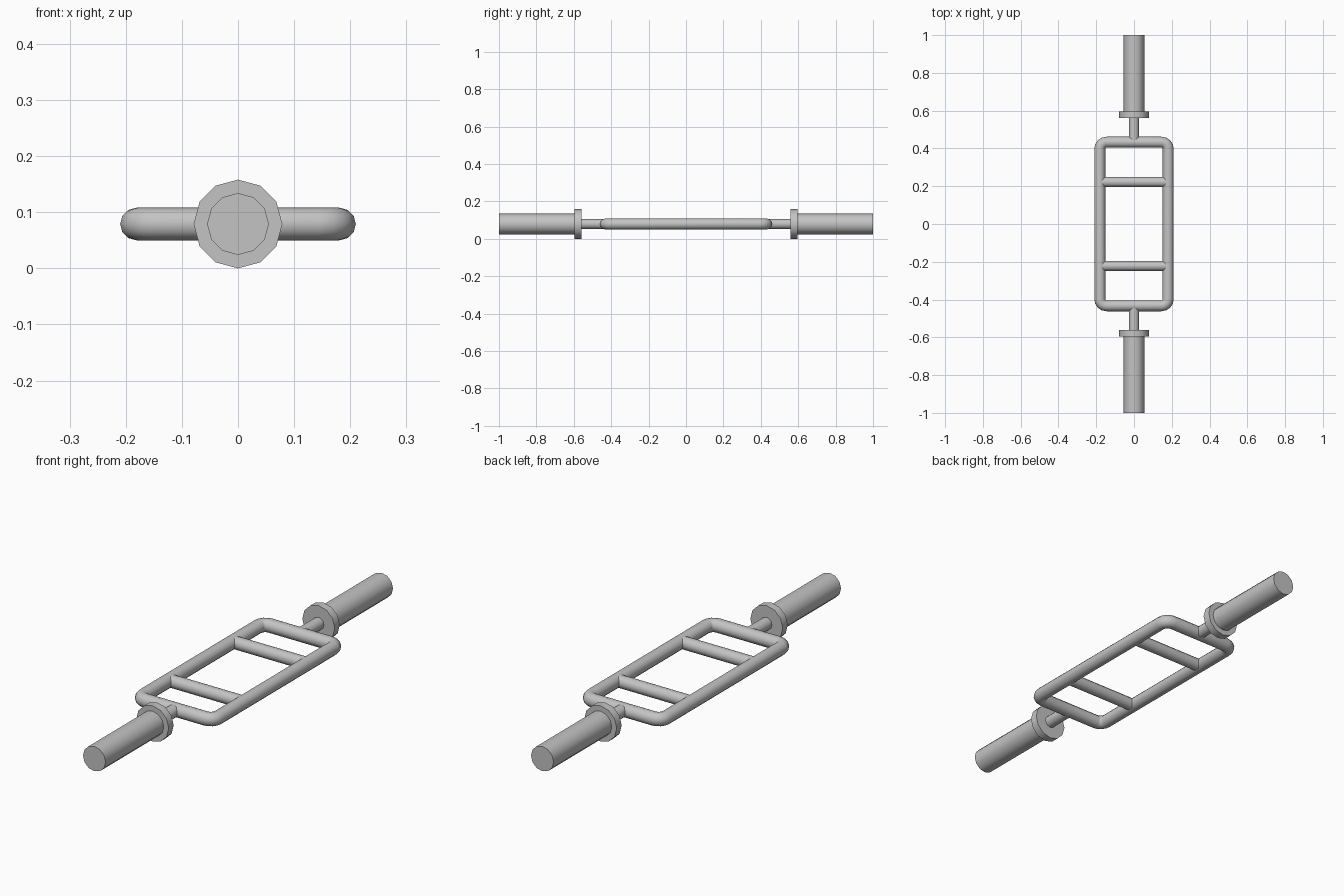
import bpy, bmesh
from math import sin, cos, pi, radians
from mathutils import Vector

cube = bpy.data.objects.get("Cube")
if cube:
    bpy.data.objects.remove(cube, do_unlink=True)

SIDES = 12
HEIGHT = 0.079      # height of the bar's axis
TUBE = 0.029        # frame tube radius
HALF_X, HALF_Y = 0.181, 0.433
CORNER, STEPS = 0.035, 4

steel = bpy.data.materials.new("grey steel")
steel.use_nodes = True
colour = (0.55, 0.55, 0.55, 1)
steel.diffuse_color = colour
steel.node_tree.nodes["Principled BSDF"].inputs["Base Color"].default_value = colour


def finish(obj):
    obj.data.materials.append(steel)
    bpy.ops.object.select_all(action='DESELECT')
    obj.select_set(True)
    bpy.context.view_layer.objects.active = obj
    bpy.ops.object.shade_smooth_by_angle(angle=radians(40))


def rod(name, start, end, radius):
    """Closed cylinder between two points on the axis plane."""
    a, b = Vector((*start, HEIGHT)), Vector((*end, HEIGHT))
    bpy.ops.mesh.primitive_cylinder_add(
        vertices=SIDES, radius=radius, depth=(b - a).length, location=(a + b) / 2)
    obj = bpy.context.object
    obj.name = name
    obj.rotation_euler = (b - a).to_track_quat('Z', 'Y').to_euler()
    finish(obj)


def frame():
    """Tube swept round a rectangle with rounded corners."""
    bm = bmesh.new()
    rings = []
    corners = [(1, 1), (-1, 1), (-1, -1), (1, -1)]
    for i, (sx, sy) in enumerate(corners):
        centre = Vector((sx * (HALF_X - CORNER), sy * (HALF_Y - CORNER), HEIGHT))
        for k in range(STEPS + 1):
            turn = (i + k / STEPS) * pi / 2
            out = Vector((cos(turn), sin(turn), 0))
            ring = []
            for s in range(SIDES):
                t = 2 * pi * s / SIDES
                ring.append(bm.verts.new(
                    centre + out * (CORNER + TUBE * cos(t)) + Vector((0, 0, TUBE * sin(t)))))
            rings.append(ring)
    for r, ring in enumerate(rings):
        after = rings[(r + 1) % len(rings)]
        for s in range(SIDES):
            n = (s + 1) % SIDES
            bm.faces.new((ring[s], after[s], after[n], ring[n]))
    bmesh.ops.recalc_face_normals(bm, faces=bm.faces)
    mesh = bpy.data.meshes.new("frame")
    bm.to_mesh(mesh)
    bm.free()
    obj = bpy.data.objects.new("frame", mesh)
    bpy.context.collection.objects.link(obj)
    finish(obj)


frame()

# Grips, stems, collars and plate sleeves at both ends
for side, y in (("front", -1), ("back", 1)):
    rod(side + "_grip", (-HALF_X, y * 0.222), (HALF_X, y * 0.222), 0.027)
    rod(side + "_stem", (0, y * HALF_Y), (0, y * 0.57), 0.027)
    rod(side + "_collar", (0, y * 0.56), (0, y * 0.595), 0.079)
    rod(side + "_sleeve", (0, y * 0.59), (0, y), 0.055)
